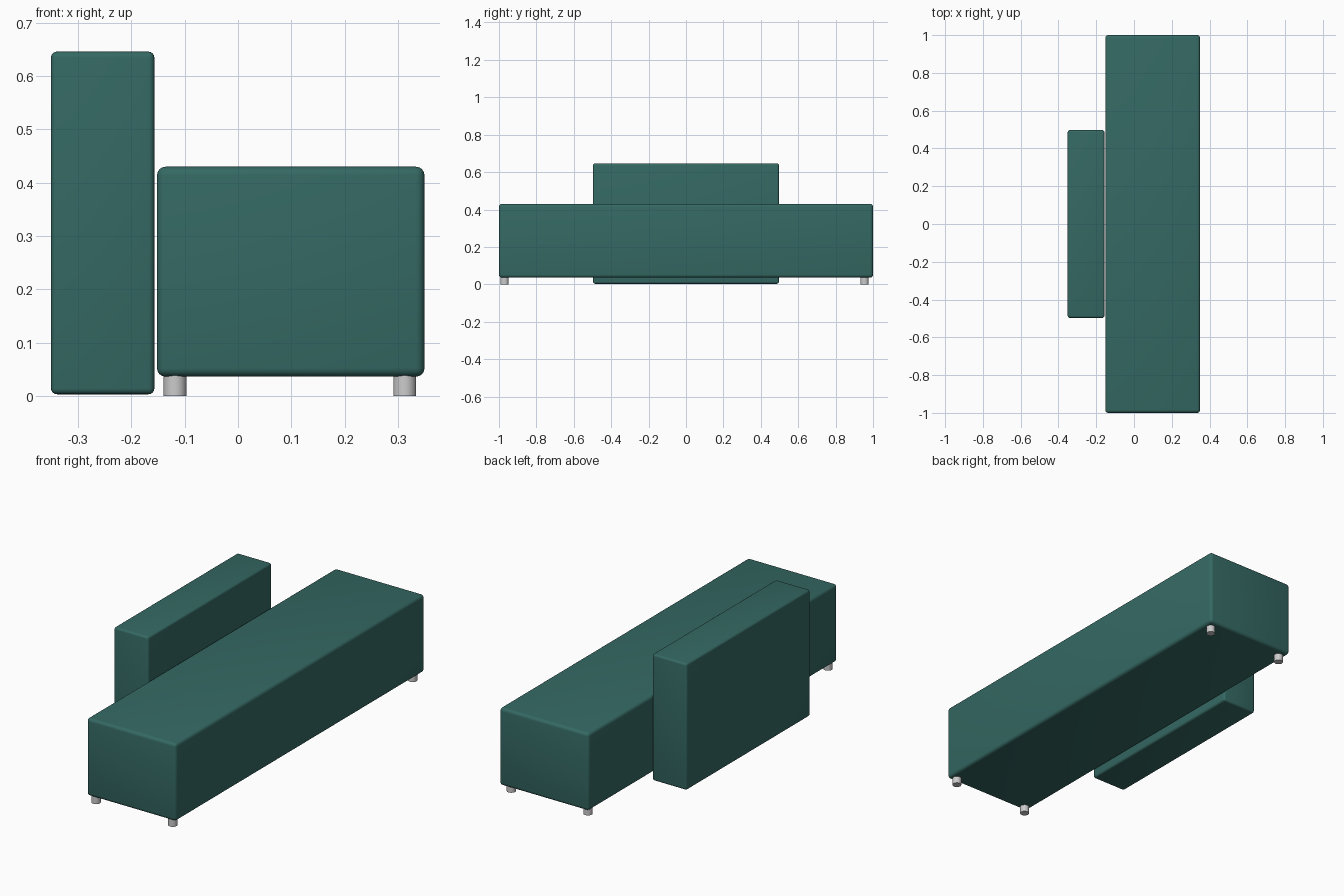
import bpy

if "Cube" in bpy.data.objects:
    bpy.data.objects.remove(bpy.data.objects["Cube"])

fabric = bpy.data.materials.new("green_fabric")
fabric.diffuse_color = (0.035, 0.14, 0.125, 1)
fabric.use_nodes = True
fabric.node_tree.nodes["Principled BSDF"].inputs["Base Color"].default_value = fabric.diffuse_color


def cushion(name, lo, hi, radius):
    """Rounded upholstered block between two corners."""
    bpy.ops.mesh.primitive_cube_add(size=1, location=[(a + b) / 2 for a, b in zip(lo, hi)])
    ob = bpy.context.object
    ob.name = name
    ob.scale = [b - a for a, b in zip(lo, hi)]
    bpy.ops.object.transform_apply(location=False, rotation=False, scale=True)
    bevel = ob.modifiers.new("rounded_edges", 'BEVEL')
    bevel.width = radius
    bevel.segments = 4
    ob.data.materials.append(fabric)
    bpy.ops.object.shade_smooth()
    return ob


# Long bench seat and the shorter backrest standing behind it
cushion("seat", (-0.152, -1.0, 0.036), (0.35, 1.0, 0.43), 0.016)
cushion("backrest", (-0.351, -0.497, 0.003), (-0.157, 0.497, 0.646), 0.011)

# Four short round feet under the seat
for x, side in ((-0.118, "rear"), (0.313, "front")):
    for y, end in ((-0.97, "left"), (0.955, "right")):
        bpy.ops.mesh.primitive_cylinder_add(vertices=32, radius=0.0215, depth=0.038,
                                            location=(x, y, 0.019))
        bpy.context.object.name = f"{side}_{end}_foot"
        bpy.ops.object.shade_smooth_by_angle()
